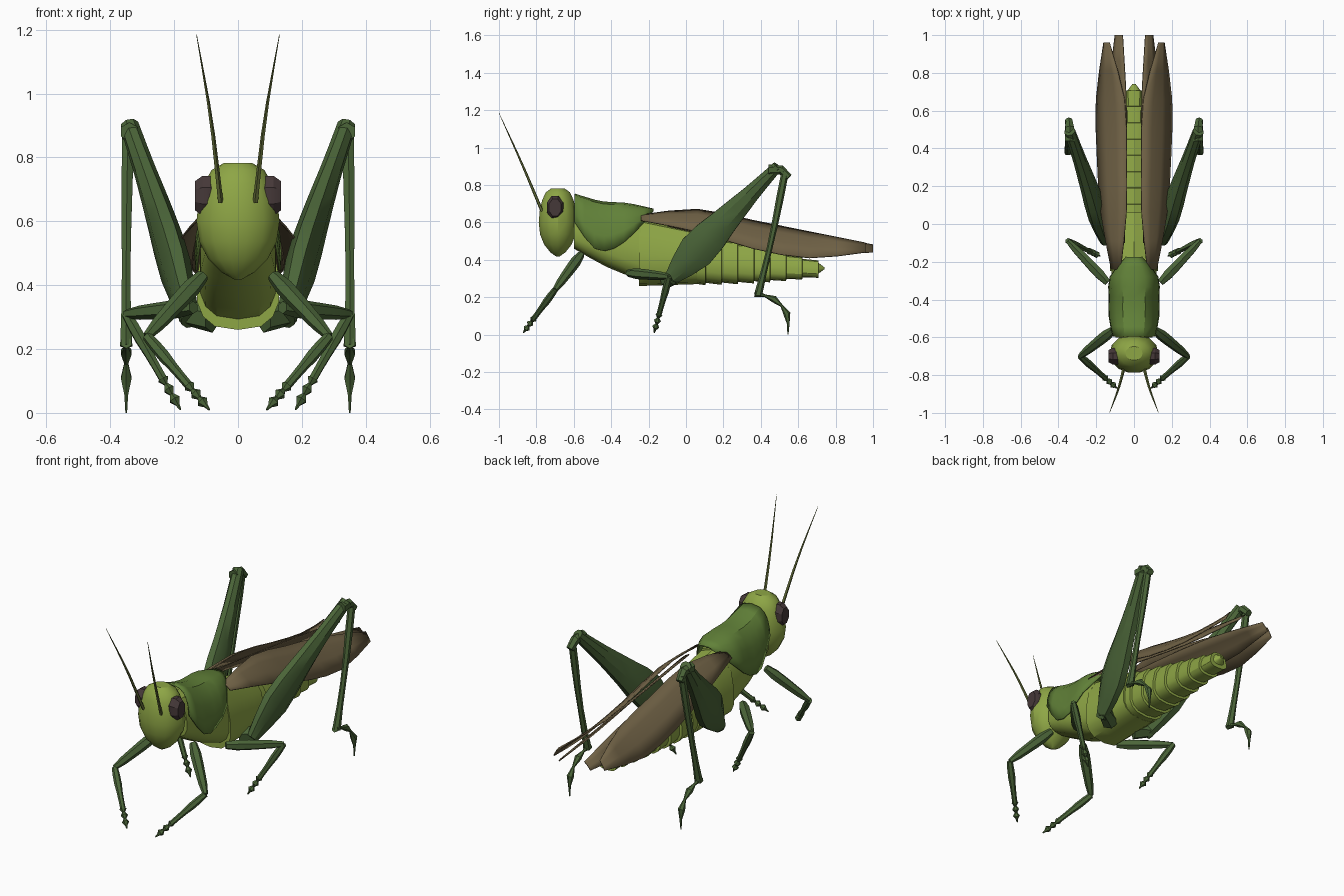
import bpy
from math import sin, cos, pi, tau, radians, copysign
from mathutils import Vector

if "Cube" in bpy.data.objects:
    bpy.data.objects.remove(bpy.data.objects["Cube"], do_unlink=True)


def material(name, red, green, blue):
    mat = bpy.data.materials.new(name)
    mat.use_nodes = True
    mat.diffuse_color = (red, green, blue, 1)
    shader = mat.node_tree.nodes["Principled BSDF"]
    shader.inputs["Base Color"].default_value = mat.diffuse_color
    return mat


light_green = material("light green", 0.27, 0.38, 0.06)
mid_green = material("mid green", 0.12, 0.22, 0.04)
dark_green = material("dark green", 0.07, 0.13, 0.04)
wing_brown = material("wing brown", 0.16, 0.12, 0.06)
eye_brown = material("eye brown", 0.06, 0.04, 0.04)
olive = material("olive", 0.13, 0.16, 0.04)


def steps(count):
    return [i / count for i in range(count + 1)]


def circle(sides):
    return [tau * (i + 0.5) / sides for i in range(sides)]


def blend(t, values):
    """Smooth curve through evenly spaced numbers or vectors."""
    last = len(values) - 1
    i = min(int(t * last), last - 1)
    f = t * last - i
    a, b = values[i], values[i + 1]
    before = values[i - 1] if i > 0 else a * 2 - b
    after = values[i + 2] if i + 2 <= last else b * 2 - a
    leave, arrive = (b - before) / 2, (after - a) / 2
    return a + (leave + ((b - a) * 3 - leave * 2 - arrive + ((a - b) * 2 + leave + arrive) * f) * f) * f


def loft(name, rings, mat, closed=True, mirror=False, thickness=0):
    """Skin a list of equal-length point rings."""
    n = len(rings[0])
    verts = [point for ring in rings for point in ring]
    faces = []
    for row in range(len(rings) - 1):
        for j in range(n if closed else n - 1):
            k = (j + 1) % n
            near, far = row * n, (row + 1) * n
            faces.append((near + j, near + k, far + k, far + j))
    if closed:
        faces.append(range(n))
        faces.append(range(len(verts) - n, len(verts)))
    mesh = bpy.data.meshes.new(name)
    mesh.from_pydata(verts, [], faces)
    mesh.materials.append(mat)
    part = bpy.data.objects.new(name, mesh)
    bpy.context.collection.objects.link(part)
    bpy.ops.object.select_all(action="DESELECT")
    part.select_set(True)
    bpy.context.view_layer.objects.active = part
    bpy.ops.object.mode_set(mode="EDIT")
    bpy.ops.mesh.select_all(action="SELECT")
    bpy.ops.mesh.normals_make_consistent(inside=False)
    bpy.ops.object.mode_set(mode="OBJECT")
    bpy.ops.object.shade_smooth_by_angle(angle=radians(30))
    if thickness:
        solid = part.modifiers.new("Thickness", "SOLIDIFY")
        solid.thickness, solid.offset = thickness, 0
    if mirror:
        part.modifiers.new("Mirror", "MIRROR").use_mirror_merge = False


def limb(name, points, widths, depths=None, count=5, sides=6, mat=dark_green):
    """Mirrored tube along a curve; widths run across it, depths fore and aft."""
    path = [Vector(p) for p in points]
    rings = []
    for t in steps(count):
        along = (blend(t + 0.01, path) - blend(t - 0.01, path)).normalized()
        across = (Vector((1, 0, 0)) - along * along.x).normalized()
        wide = across * blend(t, widths)
        deep = along.cross(across) * blend(t, depths or widths)
        rings.append([blend(t, path) + wide * cos(a) + deep * sin(a) for a in circle(sides)])
    loft(name, rings, mat, mirror=True)


# Head: an egg with a narrow chin and a full crown
head = []
for t in circle(18)[:9]:
    size = sin(t) ** (1 - 0.4 * cos(t))
    head.append([(0.13 * size * sin(a), -0.685 + 0.105 * size * cos(a), 0.6 + 0.185 * cos(t))
                 for a in circle(14)])
loft("head", head, light_green)

# Eyes: flattened beads on the sides of the head
eyes = []
for t in steps(3):
    size = 0.7 + 0.3 * sin(pi * t)
    eyes.append([(0.065 + 0.07 * t, -0.7 + 0.05 * size * cos(a), 0.68 + 0.07 * size * sin(a))
                 for a in circle(8)])
loft("eyes", eyes, eye_brown, mirror=True)

# Antennae
limb("antennae", [(0.055, -0.77, 0.66), (0.085, -0.88, 0.92), (0.13, -1, 1.185)],
     [0.009, 0.006, 0.001], sides=5, mat=olive)


def bulge(a):
    """Rounded-box sideways profile."""
    return copysign(abs(sin(a)) ** 0.7, sin(a))


def body_ring(y, low, top, width):
    """Body cross-section, widest near its flat underside."""
    waist = low + 0.3 * (top - low)
    return [(width * bulge(a), y, waist + cos(a) * (top - waist if cos(a) > 0 else waist - low))
            for a in [tau * t for t in steps(14)[:-1]]]


def trunk(name, start, end, low, top, width, count=4):
    loft(name, [body_ring(start + (end - start) * t, blend(t, low), blend(t, top), blend(t, width))
                for t in steps(count)], light_green)


# Thorax in two overlapping blocks
trunk("front_thorax", -0.6, -0.24, [0.46, 0.36, 0.29], [0.7, 0.69, 0.64], [0.1, 0.12, 0.12])
trunk("rear_thorax", -0.25, 0.06, [0.26, 0.27], [0.63, 0.56], [0.13, 0.125])

# Abdomen: overlapping segments, each flaring at its rear edge
abdomen, segments = [], 8
for i in range(segments):
    for edge, flare in ((0, -0.006), (0.97, 0.006)):
        t = (i + edge) / segments
        abdomen.append(body_ring(0.02 + 0.69 * t, 0.27 + 0.04 * t * t - flare,
                                 0.56 - 0.17 * t + flare, 0.12 - 0.07 * t + flare))
loft("abdomen", abdomen, light_green)
trunk("tail_tip", 0.7, 0.74, [0.32, 0.35], [0.39, 0.36], [0.04, 0.01])

# Saddle shield: arches whose lower edge sweeps down, then up to a rear point
shield = []
for t in steps(8):
    low, top = blend(t, [0.6, 0.46, 0.46, 0.54, 0.66]), blend(t, [0.75, 0.71, 0.7, 0.67])
    width = blend(t, [0.11, 0.13, 0.13, 0.125, 0.04])
    shield.append([(width * bulge(a), -0.595 + 0.42 * t, low + (top - low) * cos(a))
                   for a in [pi * (s - 0.5) for s in steps(10)]])
loft("thorax_shield", shield, mid_green, closed=False, thickness=0.008)


def wing(name, start, end, inner_x, inner_z, outer_x, outer_z):
    """Sloping blade, slightly arched between its inner and outer edges."""
    rows = []
    for t in steps(8):
        inner = Vector((blend(t, inner_x), start + (end - start) * t, blend(t, inner_z)))
        outer = Vector((blend(t, outer_x), inner.y, blend(t, outer_z)))
        arch = Vector((0, 0, 0.1 * (outer.x - inner.x)))
        rows.append([inner.lerp(outer, s) + arch * sin(pi * s) for s in steps(3)])
    loft(name, rows, wing_brown, closed=False, mirror=True, thickness=0.006)


# Folded wings
wing("forewings", -0.24, 0.96, [0.07, 0.04, 0.04, 0.05, 0.13], [0.64, 0.67, 0.61, 0.55, 0.49],
     [0.12, 0.175, 0.195, 0.2, 0.16], [0.61, 0.55, 0.46, 0.41, 0.44])
wing("hindwings", -0.1, 1, [0.05, 0.04, 0.04, 0.06], [0.64, 0.6, 0.55, 0.48],
     [0.12, 0.14, 0.14, 0.1], [0.58, 0.5, 0.44, 0.44])


def foot(name, points):
    """Jointed foot with a knob at each joint, ending in a claw."""
    knobs = [0.013 + 0.006 * cos(pi * i) for i in range(6)]
    limb(name, points, knobs + [0.003], count=6)


# Hind legs
limb("hind_hips", [(0.08, -0.1, 0.3), (0.17, -0.05, 0.31)], [0.05, 0.035], count=1)
limb("hind_femurs", [(0.15, -0.09, 0.29), (0.24, 0.2, 0.6), (0.34, 0.49, 0.9)],
     [0.03, 0.05, 0.045, 0.035, 0.03], [0.035, 0.105, 0.08, 0.05, 0.03], count=8, sides=8)
limb("hind_knees", [(0.34, 0.44, 0.88), (0.34, 0.51, 0.88), (0.345, 0.55, 0.84)], [0.03, 0.02], count=2)
limb("hind_tibias", [(0.345, 0.53, 0.87), (0.35, 0.46, 0.52), (0.35, 0.385, 0.21)],
     [0.02, 0.02, 0.016, 0.016, 0.022])
foot("hind_feet", [(0.35, 0.37, 0.22), (0.35, 0.47, 0.19), (0.35, 0.54, 0.11), (0.35, 0.545, 0)])


def small_leg(prefix, hip, knee, toe):
    """Hip joint, femur, tibia and foot between three points."""
    hip, knee, toe = Vector(hip), Vector(knee), Vector(toe)
    ankle = knee.lerp(toe, 0.68)
    limb(prefix + "_hips", [hip - Vector((0.07, 0, 0)), hip], [0.04, 0.03], count=1)
    limb(prefix + "_femurs", [hip, knee], [0.02, 0.03, 0.026, 0.024, 0.014])
    limb(prefix + "_tibias", [knee, ankle], [0.016, 0.02, 0.015, 0.014])
    foot(prefix + "_feet", [ankle, toe])


# Front and middle legs
small_leg("front", (0.11, -0.56, 0.43), (0.285, -0.7, 0.24), (0.09, -0.87, 0.01))
small_leg("middle", (0.14, -0.31, 0.33), (0.35, -0.09, 0.31), (0.18, -0.17, 0.01))
